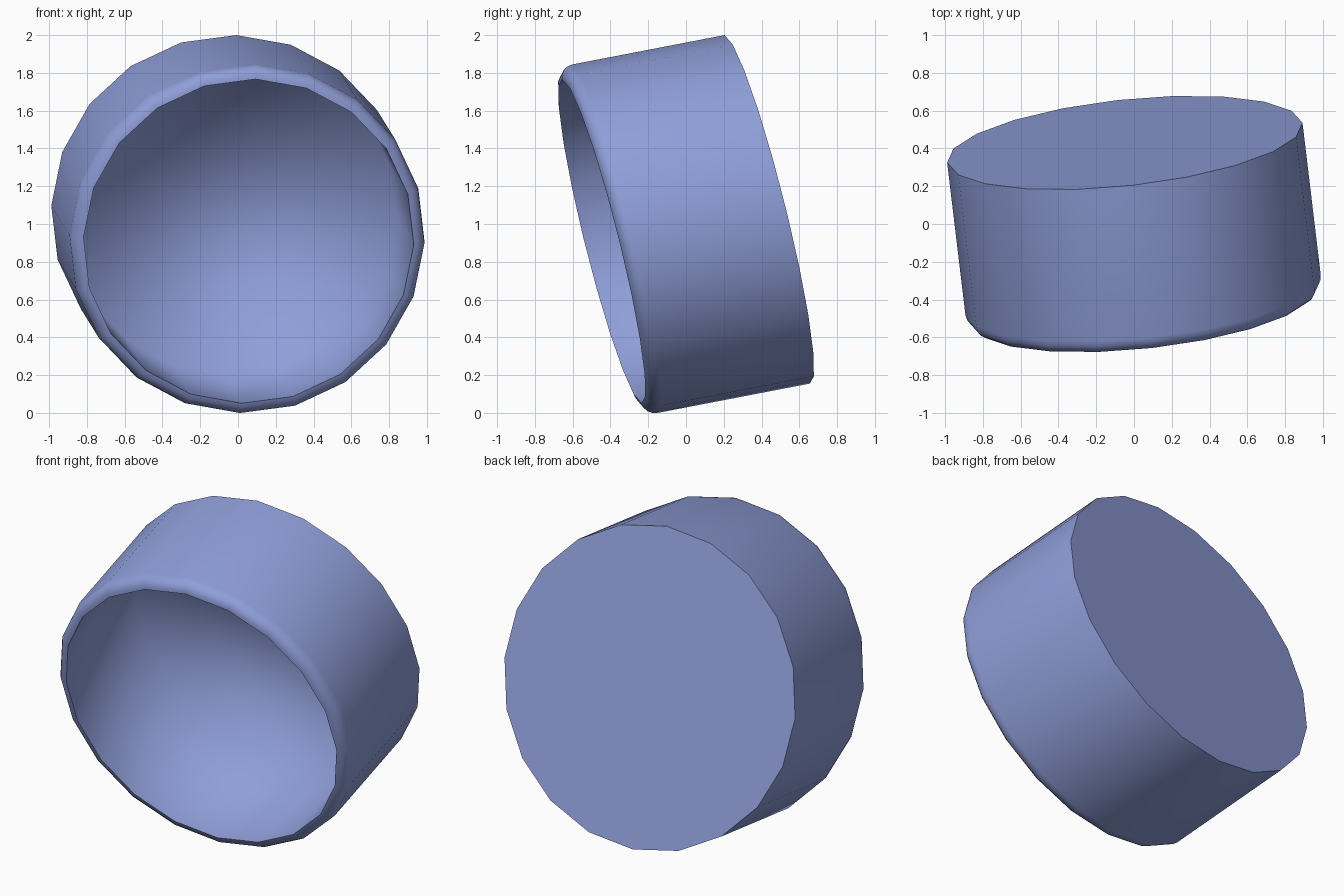
import bpy, bmesh, math
from mathutils import Vector

if "Cube" in bpy.data.objects:
    bpy.data.objects.remove(bpy.data.objects["Cube"])

SIDES = 20

# Tilted frame: wall centre at the front, wall direction, and two ring axes
front = Vector((0.048, -0.375, 0.9225))
axis = Vector((-0.0965, 0.805, 0.155))


def in_ring_plane(x, z):
    return Vector((x, 0.1065 * x - 0.249 * z, z))


up = in_ring_plane(0.04, 0.9225)
side = in_ring_plane(0.94, -0.02)

# Profile as (radius, depth): back edge, wall, rounded lip, inner wall
RIM_R, RIM_T, FLOOR_T = 0.93, -0.088, 0.94
profile = [(1.0, 1.0)]
for i in range(5):
    a = math.radians(90 * i / 4)
    profile.append((RIM_R + (1 - RIM_R) * math.cos(a), RIM_T * math.sin(a)))
profile.append((RIM_R, FLOOR_T))

bm = bmesh.new()
rings = []
for r, t in profile:
    ring = []
    for k in range(SIDES):
        a = 2 * math.pi * k / SIDES
        ring.append(bm.verts.new(
            front + axis * t + (up * math.cos(a) + side * math.sin(a)) * r))
    rings.append(ring)

# Skin between neighbouring rings
for r0, r1 in zip(rings, rings[1:]):
    for k in range(SIDES):
        n = (k + 1) % SIDES
        bm.faces.new((r0[k], r0[n], r1[n], r1[k]))

# Flat back and inner floor
bm.faces.new(rings[0])
bm.faces.new(rings[-1])
bmesh.ops.recalc_face_normals(bm, faces=bm.faces)

# Smooth everywhere, sharp only at the back edge and the lip opening
for f in bm.faces:
    f.smooth = True
for ring in (rings[0], rings[-2]):
    for k in range(SIDES):
        bm.edges.get((ring[k], ring[(k + 1) % SIDES])).smooth = False

mesh = bpy.data.meshes.new("hollow_cup")
bm.to_mesh(mesh)
bm.free()
cup = bpy.data.objects.new("hollow_cup", mesh)
bpy.context.collection.objects.link(cup)

# Slate blue
mat = bpy.data.materials.new("slate_blue")
mat.diffuse_color = (0.275, 0.342, 0.69, 1)
mat.use_nodes = True
mat.node_tree.nodes["Principled BSDF"].inputs["Base Color"].default_value = mat.diffuse_color
mesh.materials.append(mat)
